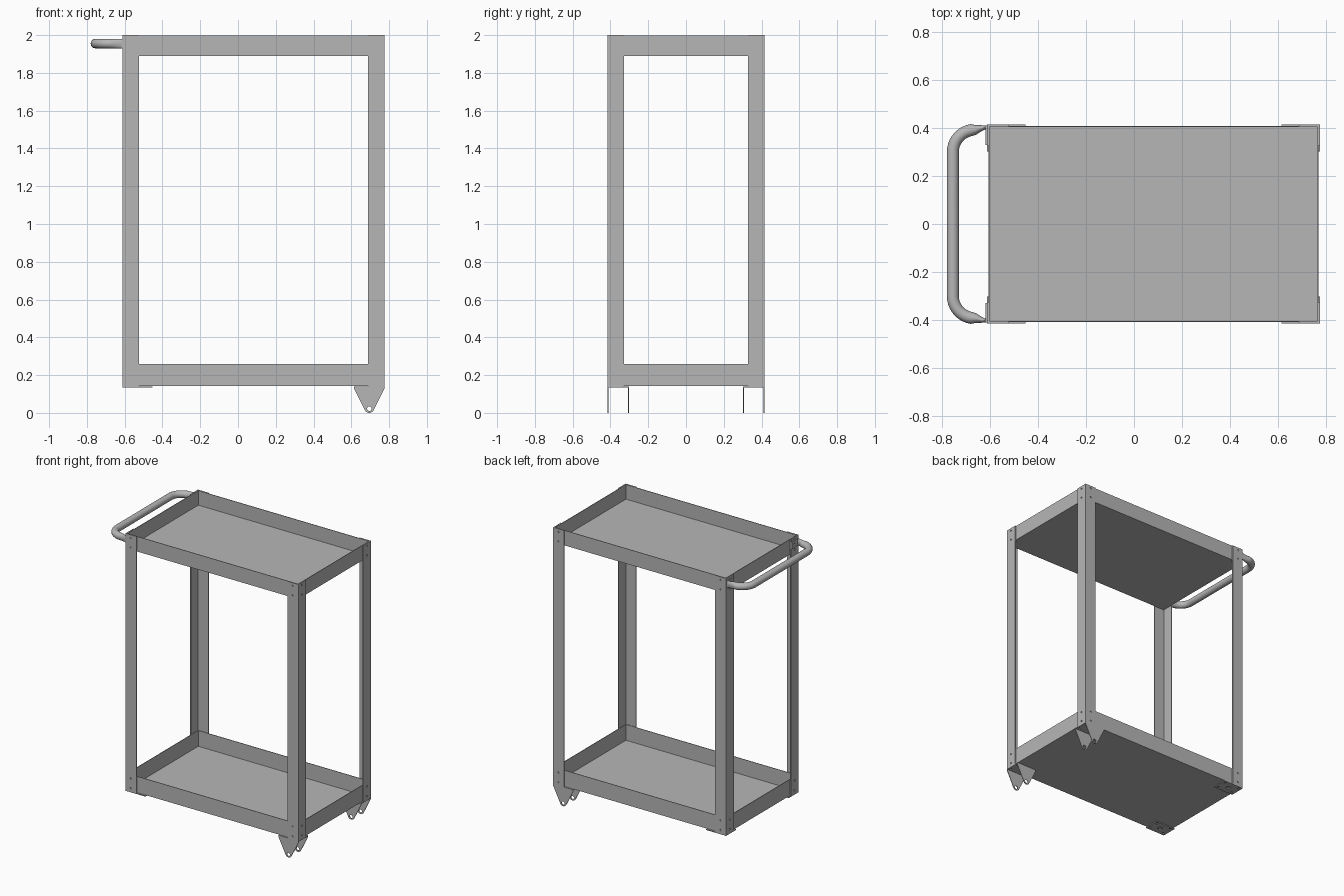
import bpy, bmesh, math
from mathutils import Matrix, Vector

if "Cube" in bpy.data.objects:
    bpy.data.objects.remove(bpy.data.objects["Cube"])

grey = bpy.data.materials.new("steel grey")
grey.use_nodes = True
grey.diffuse_color = (0.47, 0.47, 0.47, 1)
grey.node_tree.nodes["Principled BSDF"].inputs["Base Color"].default_value = (0.47, 0.47, 0.47, 1)

X0, X1, Y = -0.612, 0.775, 0.415      # frame extents
Z0, Z1 = 0.14, 2.0
T, W = 0.006, 0.088                   # sheet thickness, leg flange width
CX = (X0 + X1) / 2


def finish(name, bm):
    bmesh.ops.recalc_face_normals(bm, faces=bm.faces)
    mesh = bpy.data.meshes.new(name)
    bm.to_mesh(mesh)
    bm.free()
    mesh.materials.append(grey)
    obj = bpy.data.objects.new(name, mesh)
    bpy.context.collection.objects.link(obj)
    return obj


def box(name, lo, hi):
    bm = bmesh.new()
    lo, hi = Vector(lo), Vector(hi)
    bmesh.ops.create_cube(bm, size=1, matrix=Matrix.Translation((lo + hi) / 2)
                          @ Matrix.Diagonal((*(hi - lo), 1)))
    return finish(name, bm)


def prism(name, points, depth):
    """Extrude a closed 3D outline along a vector."""
    bm = bmesh.new()
    face = bm.faces.new([bm.verts.new(p) for p in points])
    ext = bmesh.ops.extrude_face_region(bm, geom=[face])
    bmesh.ops.translate(bm, vec=depth, verts=[v for v in ext["geom"] if isinstance(v, bmesh.types.BMVert)])
    return finish(name, bm)


def cutter(name, holes):
    """Hidden drill set; each hole is (centre, axis, radius)."""
    bm = bmesh.new()
    for centre, axis, radius in holes:
        rot = Vector(axis).to_track_quat("Z", "Y").to_matrix().to_4x4()
        bmesh.ops.create_cone(bm, cap_ends=True, segments=16, radius1=radius, radius2=radius,
                              depth=0.03, matrix=Matrix.Translation(centre) @ rot)
    obj = finish(name, bm)
    obj.hide_render = True
    obj.hide_viewport = True
    return obj


def drill(obj, tool):
    mod = obj.modifiers.new("holes", "BOOLEAN")
    mod.operation, mod.object, mod.solver = "DIFFERENCE", tool, "EXACT"


# Trays: open boxes of sheet metal
for name, low, high in (("lower_tray", Z0 + 0.002, 0.26), ("upper_tray", 1.89, Z1 - 0.001)):
    bm = bmesh.new()
    size = (X1 - X0 - 2 * T, 2 * (Y - T), high - low)
    bmesh.ops.create_cube(bm, size=1, matrix=Matrix.Translation((CX, 0, (low + high) / 2))
                          @ Matrix.Diagonal((*size, 1)))
    top = max(bm.faces, key=lambda f: f.calc_center_median().z)
    bmesh.ops.delete(bm, geom=[top], context="FACES_ONLY")
    tray = finish(name, bm)
    # outward orientation is certain for the floor, so test it
    floor = min(tray.data.polygons, key=lambda p: p.center.z)
    if floor.normal.z > 0:
        tray.data.flip_normals()
    solid = tray.modifiers.new("thickness", "SOLIDIFY")
    solid.thickness, solid.offset = T, -1

# Angle-iron legs with two bolt holes per flange at each tray
for xc, sx, end in ((X0, 1, "right"), (X1, -1, "left")):
    for sy, side in ((-1, "front"), (1, "back")):
        yc = sy * Y
        outline = [(0, 0), (W, 0), (W, T), (T, T), (T, W), (0, W)]
        leg = prism(f"{side}_{end}_leg", [(xc + sx * a, yc - sy * b, Z0) for a, b in outline], (0, 0, Z1 - Z0))
        holes = []
        for z in (0.165, 0.235, 1.91, 1.98):
            holes.append(((xc + sx * W / 2, yc, z), (0, 1, 0), 0.006))
            holes.append(((xc, yc - sy * W / 2, z), (1, 0, 0), 0.006))
        drill(leg, cutter(f"{side}_{end}_leg_drill", holes))

# Fixed caster forks and flat caster plates under the corners
PLATE, IN = 0.16, 0.303
for sy, side in ((-1, "front"), (1, "back")):
    ylo, yhi = sorted((sy * IN, sy * Y))
    for end, xa in (("right", X0), ("left", X1 - PLATE)):
        plate = box(f"{side}_{end}_caster_plate", (xa, ylo, Z0 - 0.006), (xa + PLATE, yhi, Z0))
        mx, my = xa + PLATE / 2, (ylo + yhi) / 2
        holes = [((mx + i * 0.058, my + j * 0.036, Z0), (0, 0, 1), 0.008) for i in (-1, 1) for j in (-1, 1)]
        if end == "right":
            holes.append(((mx, my, Z0), (0, 0, 1), 0.018))
        drill(plate, cutter(f"{side}_{end}_plate_drill", holes))
    # Tapered fork cheeks with a rounded tip and an axle hole
    tip_x, tip_z, r = X1 - PLATE / 2, 0.026, 0.026
    for name, y in (("outer", sy * (Y - 0.0025)), ("inner", sy * (IN + 0.0025))):
        arc = [math.radians(205 + 130 * i / 10) for i in range(11)]
        points = [(X1, Z0), (X1 - PLATE, Z0), (X1 - PLATE, Z0 - 0.012)]
        points += [(tip_x + r * math.cos(a), tip_z + r * math.sin(a)) for a in arc]
        points.append((X1, Z0 - 0.012))
        cheek = prism(f"{side}_{name}_fork", [(x, y - 0.0025, z) for x, z in points], (0, 0.005, 0))
        drill(cheek, cutter(f"{side}_{name}_fork_drill", [((tip_x, y, 0.022), (0, 1, 0), 0.012)]))

# Push handle: bent tube, pressed flat at both ends
R, BEND, HX, HY, HZ = 0.025, 0.093, -0.662, 0.300, 1.955
half = [(X0 - 0.003, 0.404, 0.006), (-0.635, 0.400, 0.012)]
for i in range(11):
    a = math.radians(90 + 9 * i)
    half.append((HX + BEND * math.cos(a), HY + BEND * math.sin(a), R if i else 0.021))
path = half + [(x, -y, w) for x, y, w in reversed(half)]
bm = bmesh.new()
rings, SIDES = [], 20
for i, (x, y, w) in enumerate(path):
    before, after = path[max(i - 1, 0)], path[min(i + 1, len(path) - 1)]
    tangent = Vector((after[0] - before[0], after[1] - before[1], 0)).normalized()
    normal = Vector((-tangent.y, tangent.x, 0))
    angles = [2 * math.pi * k / SIDES for k in range(SIDES)]
    rings.append([bm.verts.new(Vector((x, y, HZ)) + normal * w * math.cos(a)
                               + Vector((0, 0, R * math.sin(a)))) for a in angles])
for a, b in zip(rings, rings[1:]):
    for k in range(SIDES):
        n = (k + 1) % SIDES
        bm.faces.new((a[k], a[n], b[n], b[k]))
bm.faces.new(rings[0])
bm.faces.new(rings[-1])
handle = finish("push_handle", bm)
bpy.ops.object.select_all(action="DESELECT")
handle.select_set(True)
bpy.context.view_layer.objects.active = handle
bpy.ops.object.shade_smooth_by_angle(angle=math.radians(40))

# Handle mounting tabs on the end legs
for sy, side in ((-1, "front"), (1, "back")):
    ylo, yhi = sorted((sy * 0.33, sy * 0.41))
    tab = box(f"{side}_handle_tab", (X0 - 0.006, ylo, HZ - R), (X0, yhi, HZ + R))
    drill(tab, cutter(f"{side}_tab_drill", [((X0, sy * 0.36, HZ), (1, 0, 0), 0.007)]))
